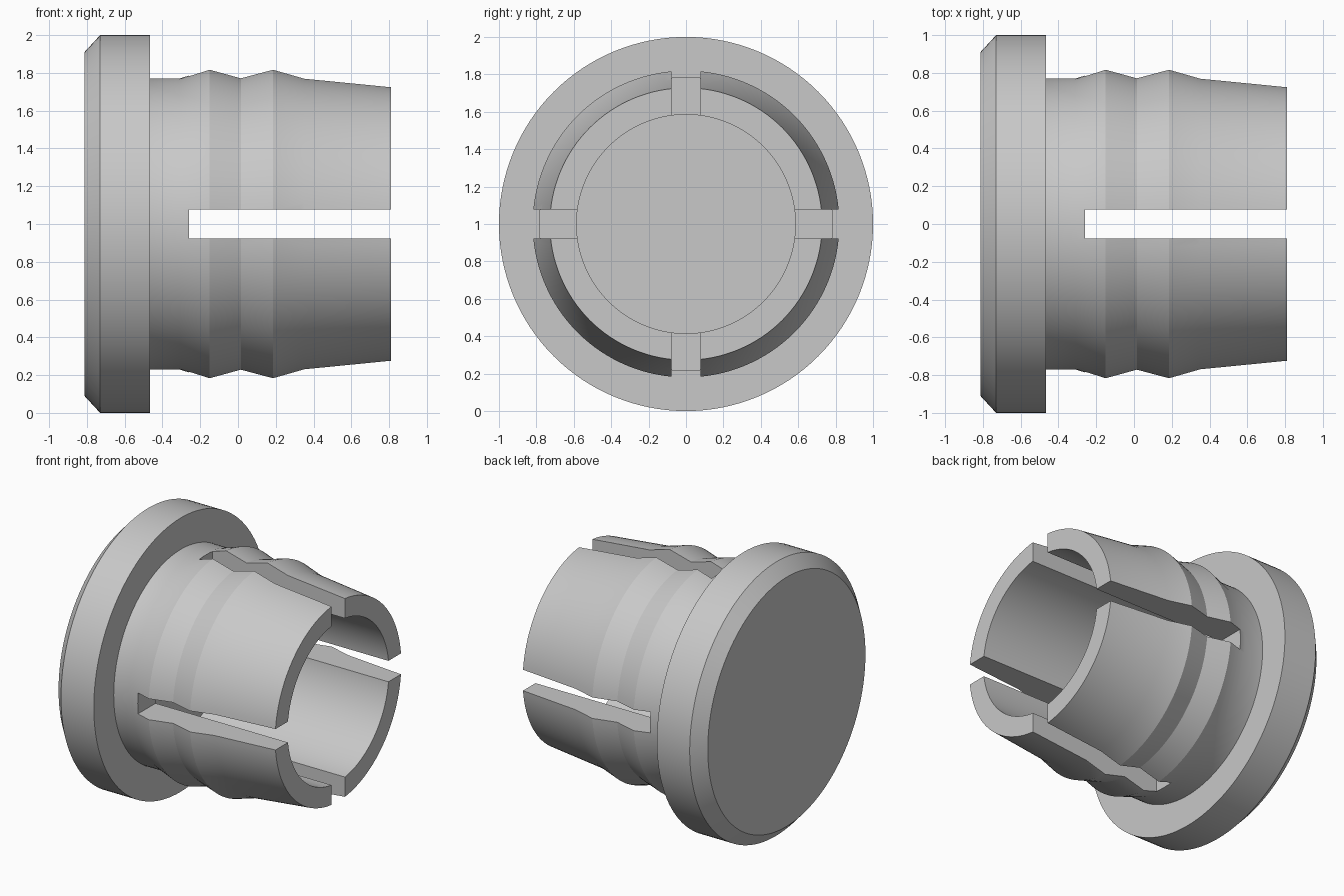
import bpy, bmesh, math
from mathutils import Matrix, Vector

if "Cube" in bpy.data.objects:
    bpy.data.objects.remove(bpy.data.objects["Cube"], do_unlink=True)

SEGMENTS = 128
AXIS_Z = 1.0

grey = bpy.data.materials.new("plain grey")
grey.use_nodes = True
colour = (0.58, 0.58, 0.58, 1)
grey.diffuse_color = colour
grey.node_tree.nodes["Principled BSDF"].inputs["Base Color"].default_value = colour


def new_object(name, bm):
    bmesh.ops.recalc_face_normals(bm, faces=bm.faces)
    mesh = bpy.data.meshes.new(name)
    bm.to_mesh(mesh)
    bm.free()
    obj = bpy.data.objects.new(name, mesh)
    bpy.context.collection.objects.link(obj)
    mesh.materials.append(grey)
    return obj


def lathe_x(name, profile):
    """Revolve (x, radius) points around the x axis and cap both ends."""
    bm = bmesh.new()
    rings = []
    for x, r in profile:
        ring = []
        for i in range(SEGMENTS):
            a = math.tau * i / SEGMENTS
            ring.append(bm.verts.new((x, r * math.cos(a), AXIS_Z + r * math.sin(a))))
        rings.append(ring)
    for a, b in zip(rings, rings[1:]):
        for i in range(SEGMENTS):
            j = (i + 1) % SEGMENTS
            bm.faces.new((a[i], a[j], b[j], b[i]))
    bm.faces.new(rings[0])
    bm.faces.new(rings[-1])
    return new_object(name, bm)


def slot_cutter(name, size):
    bm = bmesh.new()
    place = Matrix.Translation((0.37, 0, AXIS_Z)) @ Matrix.Diagonal(Vector((*size, 1)))
    bmesh.ops.create_cube(bm, size=1, matrix=place)
    obj = new_object(name, bm)
    obj.hide_render = True
    return obj


# Chamfered flange, ridged tapering sleeve, then the blind bore
plug = lathe_x("flanged_sleeve", [
    (-0.813, 0.91), (-0.73, 1.0), (-0.465, 1.0), (-0.465, 0.77),
    (-0.31, 0.77), (-0.15, 0.82), (0.015, 0.775), (0.185, 0.82),
    (0.35, 0.773), (0.81, 0.728), (0.81, 0.585), (-0.465, 0.585),
])

# Two crossing slots split the sleeve into four fingers
length, width = 1.26, 0.153
cutters = [slot_cutter("upright_slot_cutter", (length, width, 2.2)),
           slot_cutter("level_slot_cutter", (length, 2.2, width))]
for cutter in cutters:
    mod = plug.modifiers.new(cutter.name, "BOOLEAN")
    mod.operation = "DIFFERENCE"
    mod.solver = "EXACT"
    mod.object = cutter

# Bake the cuts so the sharp slot edges shade cleanly
bpy.context.view_layer.update()
depsgraph = bpy.context.evaluated_depsgraph_get()
cut_mesh = bpy.data.meshes.new_from_object(plug.evaluated_get(depsgraph))
plug.modifiers.clear()
plug.data = cut_mesh
for cutter in cutters:
    bpy.data.objects.remove(cutter, do_unlink=True)

for obj in bpy.context.selected_objects:
    obj.select_set(False)
plug.select_set(True)
bpy.context.view_layer.objects.active = plug
bpy.ops.object.shade_smooth_by_angle(angle=math.radians(25))
